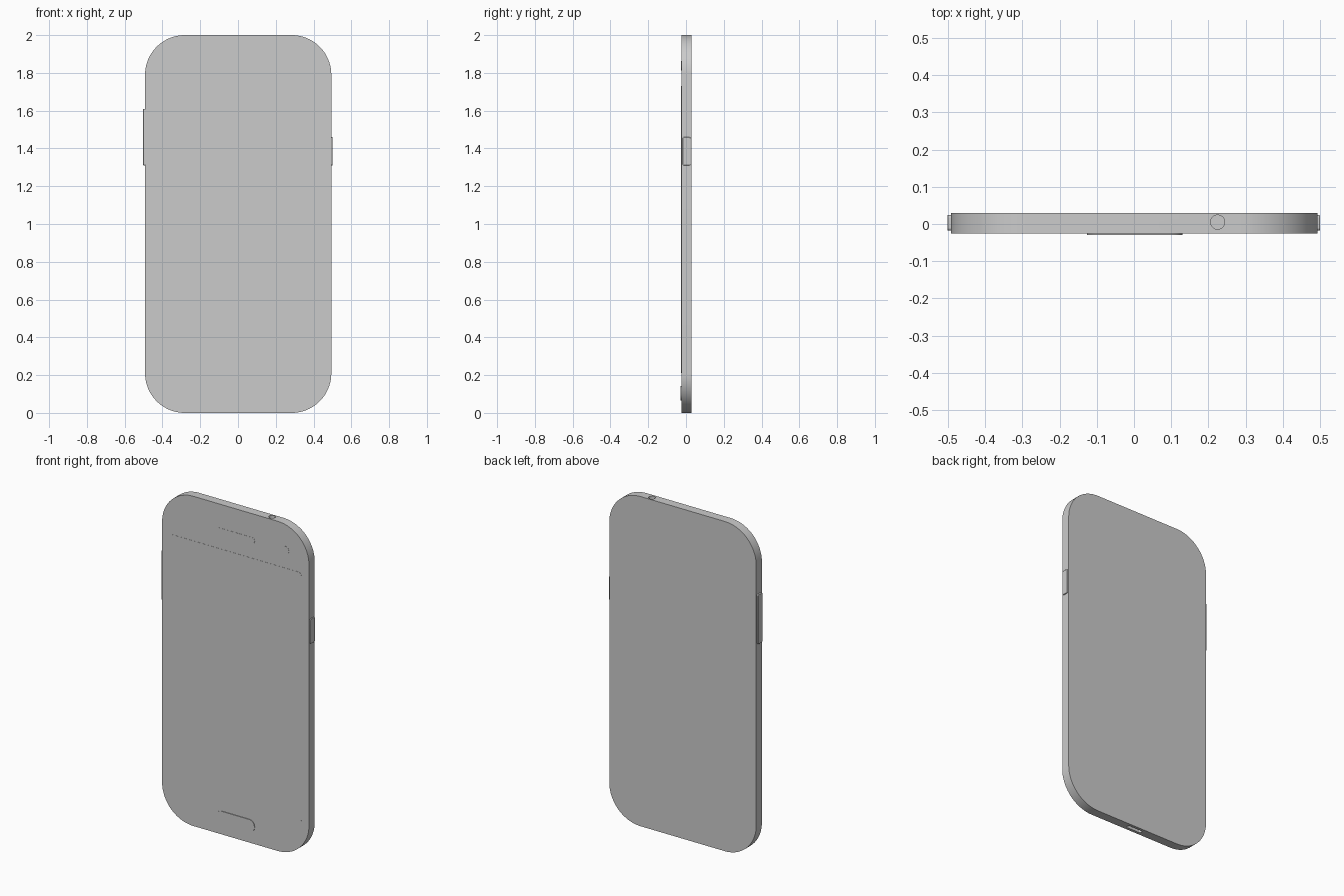
import bpy, bmesh, math
from mathutils import Matrix, Vector

if "Cube" in bpy.data.objects:
    bpy.data.objects.remove(bpy.data.objects["Cube"])

FRONT = Matrix(((1, 0, 0), (0, 0, 1), (0, 1, 0)))    # u->x, v->z, w->y
UP = Matrix.Identity(3)                              # u->x, v->y, w->z
SIDE = Matrix(((0, 0, 1), (1, 0, 0), (0, 1, 0)))     # u->y, v->z, w->x


def plate(name, axes, u, v, w, radius, steps=8):
    """Rounded rectangle spanning u and v, extruded across w."""
    bm = bmesh.new()
    ring = []
    corners = ((u[1] - radius, v[1] - radius), (u[0] + radius, v[1] - radius),
               (u[0] + radius, v[0] + radius), (u[1] - radius, v[0] + radius))
    for i, (cu, cv) in enumerate(corners):
        for k in range(steps + 1):
            a = math.pi / 2 * (i + k / steps)
            p = Vector((cu + radius * math.cos(a), cv + radius * math.sin(a), w[0]))
            ring.append(bm.verts.new(axes @ p))
    face = bm.faces.new(ring)
    top = bmesh.ops.extrude_face_region(bm, geom=[face])["geom"]
    verts = [g for g in top if isinstance(g, bmesh.types.BMVert)]
    bmesh.ops.translate(bm, verts=verts, vec=axes @ Vector((0, 0, w[1] - w[0])))
    bmesh.ops.remove_doubles(bm, verts=bm.verts, dist=1e-5)
    bmesh.ops.recalc_face_normals(bm, faces=bm.faces)
    mesh = bpy.data.meshes.new(name)
    bm.to_mesh(mesh)
    bm.free()
    obj = bpy.data.objects.new(name, mesh)
    bpy.context.collection.objects.link(obj)
    return obj


def smooth(obj):
    bpy.ops.object.select_all(action='DESELECT')
    obj.select_set(True)
    bpy.context.view_layer.objects.active = obj
    bpy.ops.object.shade_smooth_by_angle(angle=math.radians(30))


# Case with rounded corners
F = -0.025
body = plate("body", FRONT, (-0.492, 0.494), (0, 2), (F, 0.03), 0.21, 20)

# Headphone socket in the top edge, charging port in the bottom edge
cutters = [
    plate("socket_cutter", UP, (0.206, 0.244), (-0.014, 0.024), (1.98, 2.1), 0.0189),
    plate("port_cutter", UP, (-0.05, 0.05), (-0.008, 0.014), (-0.1, 0.02), 0.008),
]
for c in cutters:
    c.hide_render = True
    c.hide_set(True)
    m = body.modifiers.new(c.name, 'BOOLEAN')
    m.operation = 'DIFFERENCE'
    m.solver = 'EXACT'
    m.object = c

# Front details, barely raised from the face
parts = [
    plate("screen", FRONT, (-0.44, 0.443), (0.21, 1.73), (F - 0.001, F + 0.005), 0.02),
    plate("home_button", FRONT, (-0.127, 0.13), (0.065, 0.142), (F - 0.004, F + 0.005), 0.036),
    plate("earpiece", FRONT, (-0.127, 0.13), (1.82, 1.856), (F - 0.001, F + 0.005), 0.0175),
    plate("front_camera", FRONT, (0.31, 0.36), (1.812, 1.862), (F - 0.001, F + 0.005), 0.0249),
    # Side keys
    plate("volume_key", SIDE, (-0.018, 0.024), (1.31, 1.61), (-0.502, -0.48), 0.008),
    plate("power_key", SIDE, (-0.018, 0.024), (1.31, 1.46), (0.48, 0.5), 0.008),
]
for obj in [body] + parts:
    smooth(obj)
for key in parts[-2:]:
    b = key.modifiers.new("soft_edge", 'BEVEL')
    b.width = 0.002
    b.segments = 2
